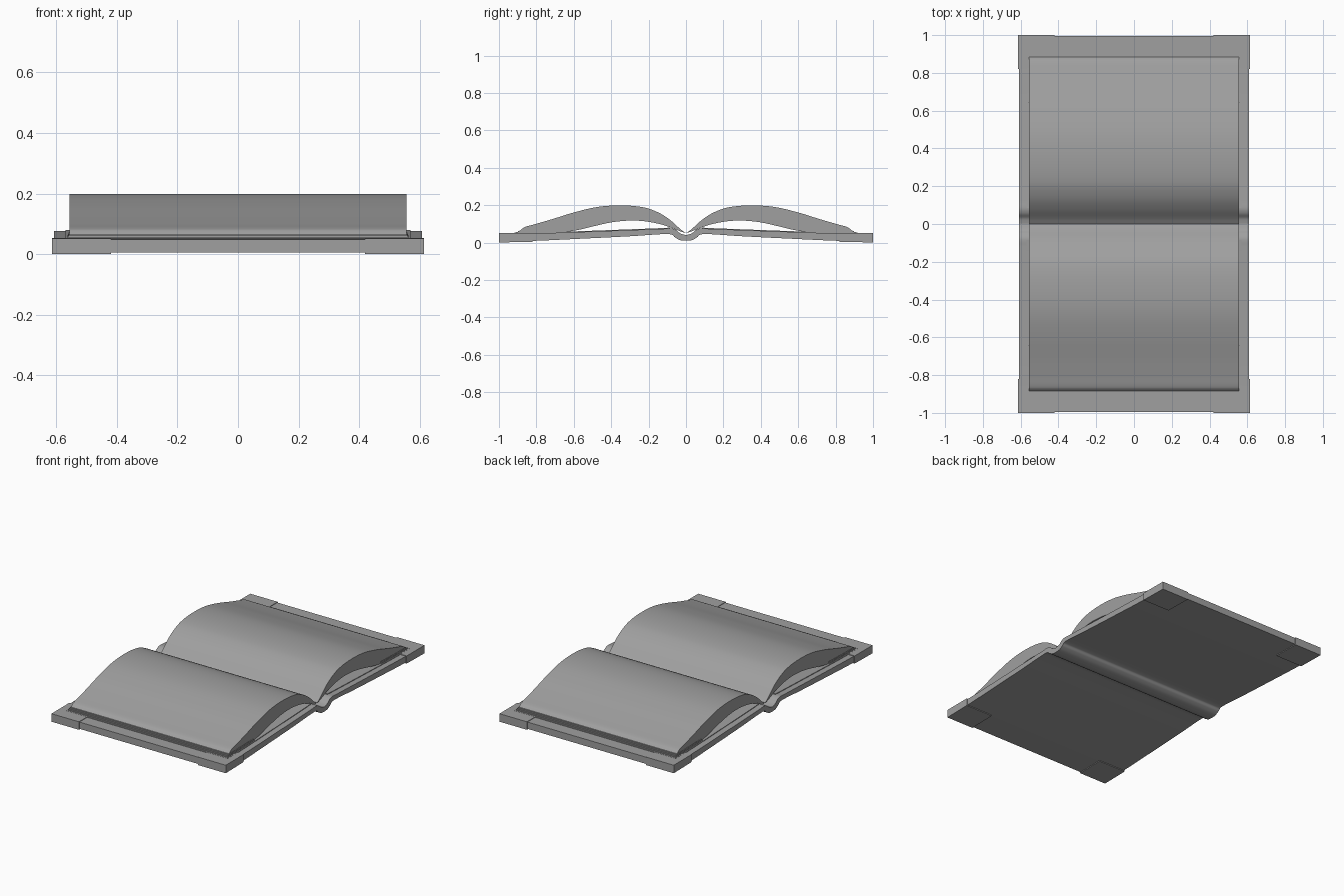
import bpy, bmesh
from mathutils import Vector

if "Cube" in bpy.data.objects:
    bpy.data.objects.remove(bpy.data.objects["Cube"])

# Dark grey used on every part
grey = bpy.data.materials.new("dark_grey")
grey.diffuse_color = (.35, .35, .35, 1)
grey.use_nodes = True
grey.node_tree.nodes["Principled BSDF"].inputs["Base Color"].default_value = grey.diffuse_color


def curve(points, n):
    """Smooth y-z curve through the points, n samples per span."""
    p = [Vector(q) for q in points]
    p = [2 * p[0] - p[1]] + p + [2 * p[-1] - p[-2]]
    out = []
    for i in range(1, len(p) - 2):
        a, b, c, d = p[i - 1:i + 3]
        # tangents scaled to the middle span to avoid overshoot
        span = (c - b).length
        m0 = (c - a) / ((b - a).length + span) * span
        m1 = (d - b) / ((d - c).length + span) * span
        for k in range(n):
            t = k / n
            out.append((2*t**3 - 3*t*t + 1) * b + (t**3 - 2*t*t + t) * m0
                       + (3*t*t - 2*t**3) * c + (t**3 - t*t) * m1)
    out.append(p[-2])
    return out


def height(samples, y):
    """Height of a sampled curve at y."""
    for a, b in zip(samples, samples[1:]):
        if a.x <= y <= b.x:
            return a.y + (b.y - a.y) * (y - a.x) / (b.x - a.x)
    return samples[-1].y


def solid(name, top, bottom, x0, x1, mirror_x=False, open_start=False):
    """Solid between two y-z curves, run from x0 to x1 and mirrored in y."""
    bm = bmesh.new()
    rows = [[bm.verts.new((x, q.x, q.y)) for x, q in
             ((x0, t), (x1, t), (x1, b), (x0, b))] for t, b in zip(top, bottom)]
    for r, s in zip(rows, rows[1:]):
        for i in range(4):
            j = (i + 1) % 4
            bm.faces.new((r[i], r[j], s[j], s[i]))
    if not open_start:
        bm.faces.new(rows[0])
    bm.faces.new(rows[-1])
    bmesh.ops.remove_doubles(bm, verts=bm.verts, dist=1e-5)
    bmesh.ops.recalc_face_normals(bm, faces=bm.faces)
    mesh = bpy.data.meshes.new(name)
    bm.to_mesh(mesh)
    bm.free()
    mesh.materials.append(grey)
    ob = bpy.data.objects.new(name, mesh)
    bpy.context.collection.objects.link(ob)
    mod = ob.modifiers.new("mirror", 'MIRROR')
    mod.use_axis = (mirror_x, True, False)
    mod.merge_threshold = 0.0001
    bpy.ops.object.select_all(action='DESELECT')
    bpy.context.view_layer.objects.active = ob
    ob.select_set(True)
    bpy.ops.object.shade_smooth_by_angle(angle=0.6)
    return ob


# Cover boards, hinges and rounded spine
cover_top = curve([(0, .040), (.03, .049), (.055, .068), (.08, .076), (.12, .074),
                   (.3, .067), (.6, .056), (.8, .050), (.996, .049)], 6)
cover_low = curve([(0, .010), (.03, .013), (.058, .027), (.075, .042), (.11, .046),
                   (.3, .034), (.6, .019), (.8, .010), (.996, .006)], 6)
solid("cover", cover_top, cover_low, -.608, .608, open_start=True)


def strip(y0, y1, lift, n=24):
    """Line following the top of the boards at a small lift."""
    ys = [y0 + (y1 - y0) * i / n for i in range(n + 1)]
    return [Vector((y, height(cover_top, y) + lift)) for y in ys]


# Corner protectors wrapped around the boards
ys = [.82 + .18 * i / 6 for i in range(7)]
solid("corner_protector",
      [Vector((y, height(cover_top, y) + .003)) for y in ys],
      [Vector((y, height(cover_low, y) - .005)) for y in ys],
      .42, .614, mirror_x=True)

# Endpapers lying on the boards
solid("endpaper", strip(.085, .918, .004, 40), strip(.085, .918, -.001, 40), -.57, .57)

# Loose page edges stepping down at the fore edge
for i in range(3):
    end = .908 - .009 * i
    solid("page_edge_%d" % (i + 1), strip(.64, end, .008 + .004 * i),
          strip(.64, end, .003 + .004 * i), -.563 + .002 * i, .563 - .002 * i)

# Arched page blocks
page_top = curve([(0, .050), (.03, .072), (.08, .117), (.14, .157), (.22, .187), (.34, .199),
                  (.47, .191), (.6, .161), (.72, .124), (.81, .098), (.865, .082), (.884, .066)], 6)
page_low = curve([(0, .050), (.035, .062), (.08, .080), (.14, .099), (.22, .114), (.3, .118),
                  (.4, .108), (.5, .086), (.58, .067), (.66, .056), (.78, .052), (.888, .052)], 6)
solid("page_block", page_top, page_low, -.557, .557)
